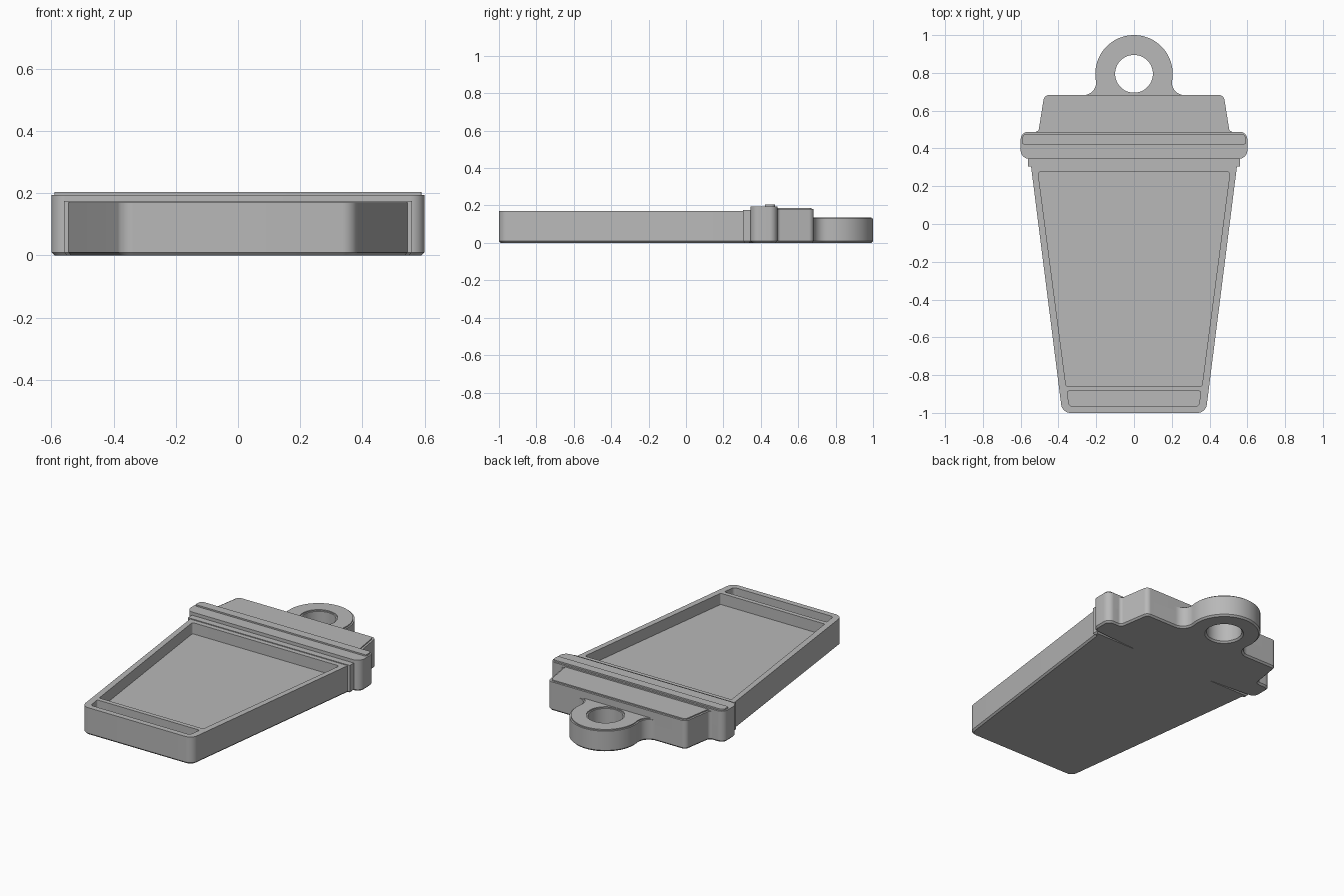
import bpy, bmesh, math
from mathutils import Vector

cube = bpy.data.objects.get("Cube")
if cube:
    bpy.data.objects.remove(cube, do_unlink=True)

grey = bpy.data.materials.new("plain grey")
grey.use_nodes = True
colour = (0.48, 0.48, 0.48, 1)
grey.diffuse_color = colour
grey.node_tree.nodes["Principled BSDF"].inputs["Base Color"].default_value = colour


def arc(cx, cy, r, start, end, n):
    """Corner points along an arc, angles in degrees."""
    pts = []
    for i in range(n + 1):
        a = math.radians(start + (end - start) * i / n)
        pts.append((cx + r * math.cos(a), cy + r * math.sin(a), 0))
    return pts


def outline(half):
    """Mirror (x, y, radius) corners across x = 0 and round them."""
    corners = half + [(-x, y, r) for x, y, r in reversed(half)]
    loop = []
    for i, (x, y, r) in enumerate(corners):
        p = Vector((x, y))
        if r == 0:
            loop.append(p)
            continue
        u = (Vector(corners[i - 1][:2]) - p).normalized()
        v = (Vector(corners[(i + 1) % len(corners)][:2]) - p).normalized()
        half_angle = u.angle(v) / 2
        centre = p + (u + v).normalized() * r / math.sin(half_angle)
        reach = r / math.tan(half_angle)
        a, b = p + u * reach - centre, p + v * reach - centre
        for k in range(9):
            d = a.lerp(b, k / 8).normalized()
            loop.append(centre + d * r)
    return loop


def inset(loop, d):
    """Move a loop towards its left side, which is the solid side."""
    result = []
    for i, p in enumerate(loop):
        e = (p - loop[i - 1]).normalized()
        f = (loop[(i + 1) % len(loop)] - p).normalized()
        m, n = Vector((-e.y, e.x)), Vector((-f.y, f.x))
        result.append(p + (m + n) * d / (1 + m.dot(n)))
    return result


def solid(name, loops, levels, bottom=False):
    """Stack the loops through (inset, height) levels and cap them."""
    bm = bmesh.new()
    low, high = [], []
    for loop in loops:
        rings = [[bm.verts.new((p.x, p.y, z)) for p in inset(loop, d)]
                 for d, z in levels]
        n = len(loop)
        for a, b in zip(rings, rings[1:]):
            for i in range(n):
                j = (i + 1) % n
                bm.faces.new((a[i], a[j], b[j], b[i]))
        for ring, edges in ((rings[0], low), (rings[-1], high)):
            edges += [bm.edges.get((ring[i - 1], ring[i])) for i in range(n)]
    for edges, up in ((high, 1), (low, -1)):
        if up == 1 or bottom:
            made = bmesh.ops.triangle_fill(bm, edges=edges, use_beauty=True,
                                           normal=(0, 0, up))
            for face in made["geom"]:
                if isinstance(face, bmesh.types.BMFace):
                    face.normal_update()
                    if face.normal.z * up < 0:
                        face.normal_flip()
    mesh = bpy.data.meshes.new(name)
    bm.to_mesh(mesh)
    bm.free()
    mesh.materials.append(grey)
    obj = bpy.data.objects.new(name, mesh)
    bpy.context.collection.objects.link(obj)
    bpy.ops.object.select_all(action="DESELECT")
    obj.select_set(True)
    bpy.context.view_layer.objects.active = obj
    bpy.ops.object.shade_smooth_by_angle(angle=math.radians(30))


# Right-hand corners of each section
cup = [(0.38, -1, 0.05), (0.545, 0.305, 0)]
band = [(0.56, 0.305, 0), (0.56, 0.345, 0)]
rim = [(0.6, 0.345, 0.045), (0.6, 0.488, 0.04)]
lid = [(0.53, 0.488, 0), (0.506, 0.488, 0.02), (0.475, 0.683, 0.03)]
ring = (arc(0.265, 0.747, 0.064, 270, 169.7, 10)
        + arc(0, 0.795, 0.205, -10.3, 88, 28)[1:])
hole = [Vector(p[:2]) for p in arc(0, 0.795, 0.1, 360, 0, 48)[:-1]]

# Recesses, running clockwise so that the solid is on their left
window = outline([(0.36, -0.857, 0.008), (0.508, 0.275, 0.012)])[::-1]
slot = outline([(0.343, -0.965, 0.018), (0.354, -0.885, 0.008)])[::-1]

# Continuous back plate, whose top is the recess floor
FLOOR = 0.1
solid("back_plate", [outline(cup + band + rim + lid + ring), hole],
      [(0.01, 0), (0, 0.01), (0, FLOOR)], bottom=True)

# Raised sections
solid("cup_frame", [outline(cup), window, slot], [(0, FLOOR), (0, 0.17)])
solid("neck_band", [outline(band)], [(0, FLOOR), (0, 0.175)])
solid("lid_rim", [outline(rim)], [(0, FLOOR), (0, 0.195)])
solid("rim_ridge", [outline([(0.59, 0.422, 0.006), (0.59, 0.476, 0.02)])],
      [(0, 0.195), (0, 0.204)])
solid("lid_top", [outline([(0.53, 0.47, 0)] + lid)],
      [(0, FLOOR), (0, 0.18), (0.012, 0.18), (0.012, 0.187)])
solid("hanging_ring",
      [outline([(0.29, 0.66, 0), (0.29, 0.683, 0)] + ring), hole],
      [(0, FLOOR), (0, 0.13), (0.009, 0.13), (0.009, 0.137)])
